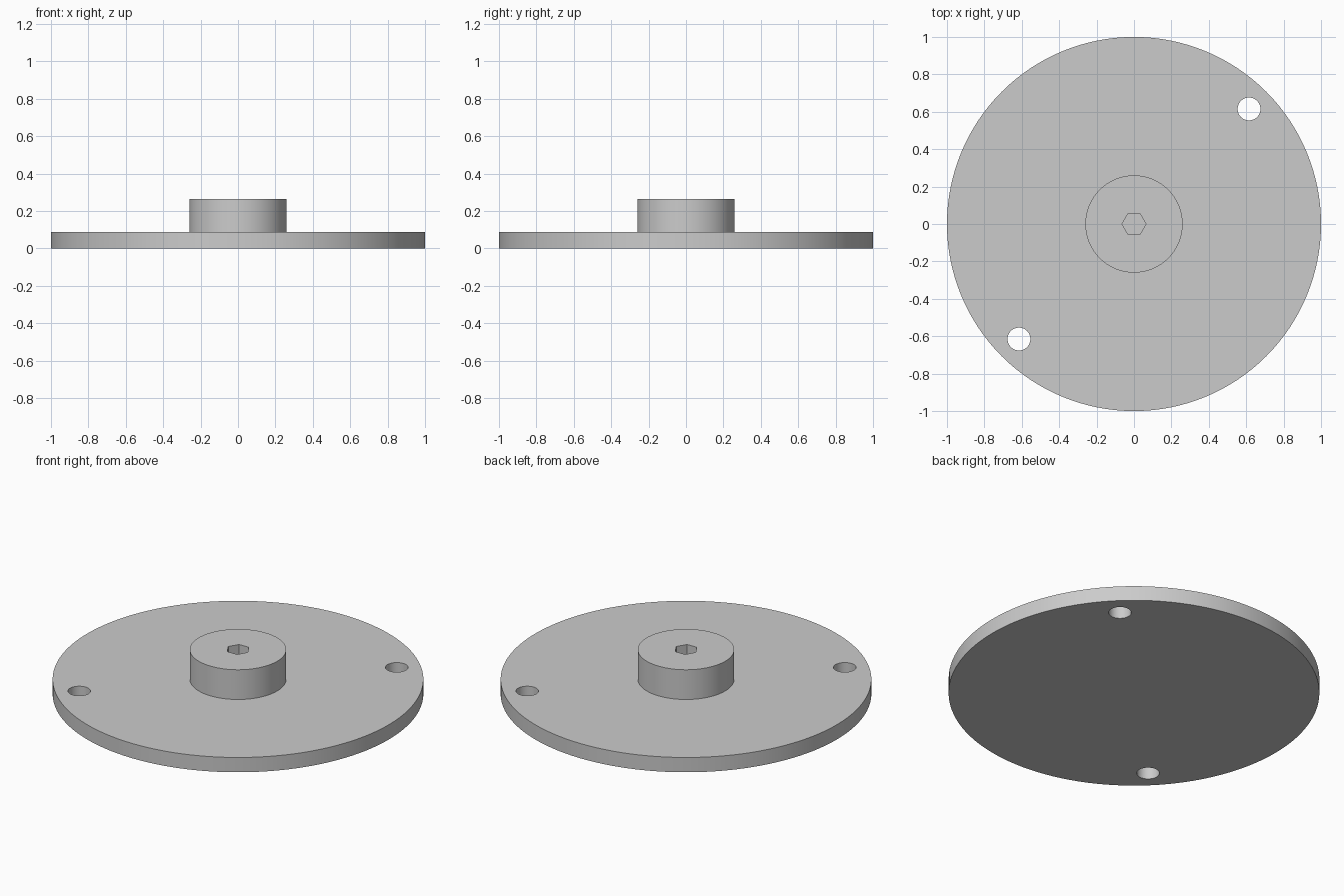
import bpy
import bmesh
import math

cube = bpy.data.objects.get("Cube")
if cube:
    bpy.data.objects.remove(cube, do_unlink=True)

PLATE_TOP, BOSS_TOP = 0.088, 0.265
BOSS_RADIUS = 0.26
HOLE_OFFSET, HOLE_RADIUS = 0.615, 0.061
SOCKET_RADIUS = 0.064

# Single plain grey
grey = bpy.data.materials.new("light_grey")
grey.use_nodes = True
colour = (0.6, 0.6, 0.6, 1)
grey.diffuse_color = colour
grey.node_tree.nodes["Principled BSDF"].inputs["Base Color"].default_value = colour


def turned(name, profile, sides, x=0, y=0):
    """Solid of revolution with flat end caps from (radius, height) pairs."""
    bm = bmesh.new()
    rings = []
    for r, z in profile:
        angles = [math.tau * i / sides for i in range(sides)]
        rings.append([bm.verts.new((x + r * math.cos(a), y + r * math.sin(a), z))
                      for a in angles])
    for low, high in zip(rings, rings[1:]):
        for i in range(sides):
            j = (i + 1) % sides
            bm.faces.new((low[i], low[j], high[j], high[i]))
    bm.faces.new(rings[0][::-1])
    bm.faces.new(rings[-1])
    mesh = bpy.data.meshes.new(name)
    bm.to_mesh(mesh)
    bm.free()
    mesh.materials.append(grey)
    obj = bpy.data.objects.new(name, mesh)
    bpy.context.collection.objects.link(obj)
    return obj


# Round plate with raised central boss
flange = turned("flange_with_boss", [(1, 0), (1, PLATE_TOP), (BOSS_RADIUS, PLATE_TOP),
                                     (BOSS_RADIUS, BOSS_TOP)], 128)

# Two through holes on the diagonal and a blind hexagonal socket
cutters = [turned("hole_cutter", [(HOLE_RADIUS, -0.1), (HOLE_RADIUS, 0.2)], 48,
                  s * HOLE_OFFSET, s * HOLE_OFFSET) for s in (-1, 1)]
cutters.append(turned("socket_cutter", [(SOCKET_RADIUS, PLATE_TOP), (SOCKET_RADIUS, 0.4)], 6))

bpy.ops.object.select_all(action="DESELECT")
bpy.context.view_layer.objects.active = flange
flange.select_set(True)
for cutter in cutters:
    cutter.hide_render = True
    mod = flange.modifiers.new("cut", "BOOLEAN")
    mod.operation = "DIFFERENCE"
    mod.solver = "EXACT"
    mod.object = cutter
    bpy.ops.object.modifier_apply(modifier=mod.name)
    bpy.data.objects.remove(cutter, do_unlink=True)

# Smooth round walls, crisp rims and socket
bpy.ops.object.shade_smooth_by_angle(angle=math.radians(30))
